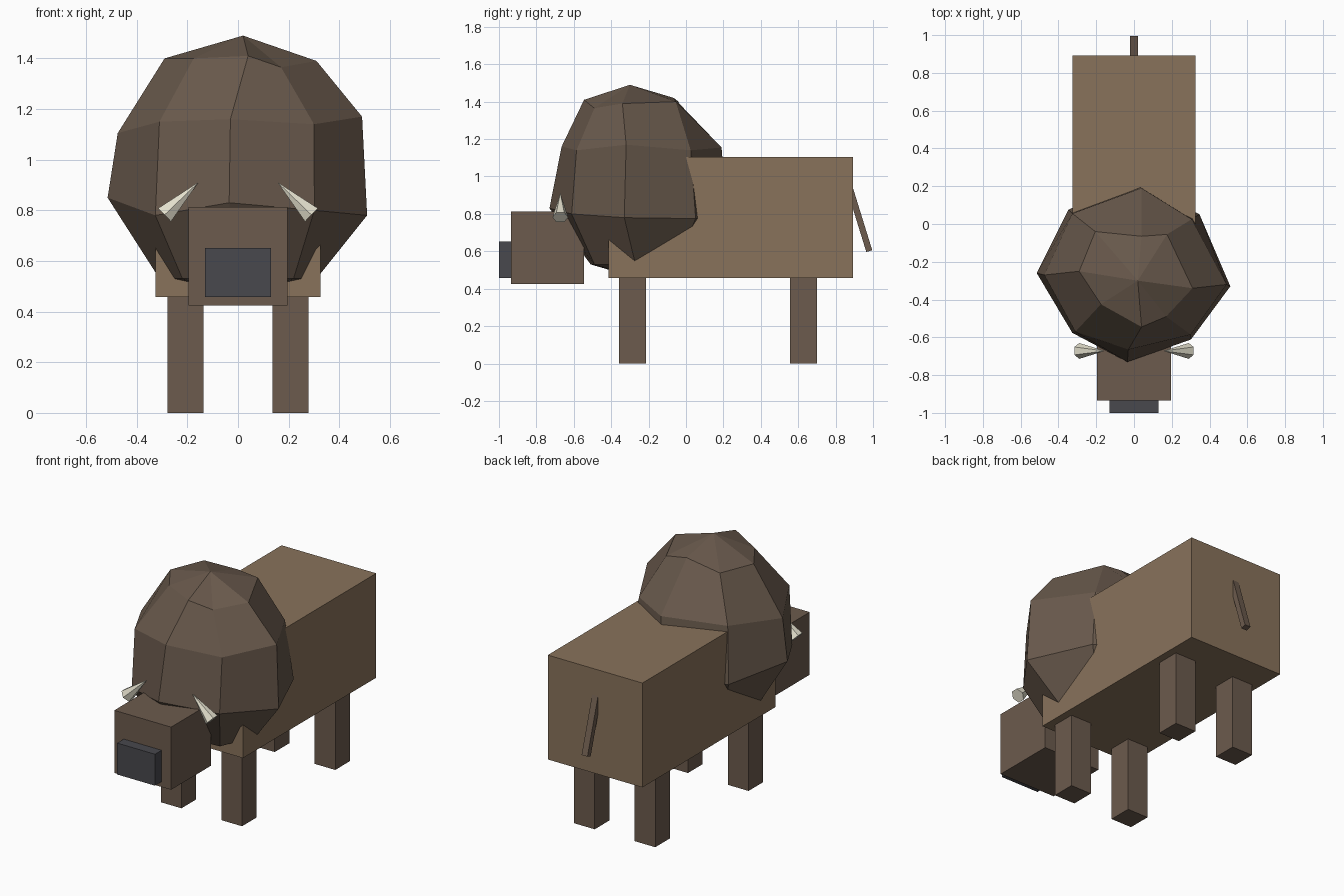
import bpy, bmesh, math
from mathutils import Vector

if "Cube" in bpy.data.objects:
    bpy.data.objects.remove(bpy.data.objects["Cube"])


def material(name, rgb):
    m = bpy.data.materials.new(name)
    m.diffuse_color = (*rgb, 1)
    m.use_nodes = True
    m.node_tree.nodes["Principled BSDF"].inputs["Base Color"].default_value = m.diffuse_color
    return m


HIDE = material("tan_hide", (0.25, 0.17, 0.105))
FUR = material("brown_fur", (0.15, 0.104, 0.075))
MANE = material("dark_fur", (0.14, 0.10, 0.072))
SNOUT = material("dark_snout", (0.065, 0.065, 0.075))
HORN = material("ivory", (0.76, 0.73, 0.60))


def finish(name, bm, mat):
    bmesh.ops.recalc_face_normals(bm, faces=bm.faces)
    mesh = bpy.data.meshes.new(name)
    bm.to_mesh(mesh)
    bm.free()
    mesh.materials.append(mat)
    ob = bpy.data.objects.new(name, mesh)
    bpy.context.collection.objects.link(ob)
    return ob


def box(name, lo, hi, mat):
    lo, hi = Vector(lo), Vector(hi)
    bm = bmesh.new()
    bmesh.ops.create_cube(bm, size=1)
    bmesh.ops.scale(bm, vec=hi - lo, verts=bm.verts)
    ob = finish(name, bm, mat)
    ob.location = (lo + hi) / 2
    return ob


# Body, head and muzzle
box("body", (-0.325, -0.415, 0.457), (0.325, 0.892, 1.105), HIDE)
box("head", (-0.195, -0.935, 0.424), (0.195, -0.545, 0.813), FUR)
box("muzzle", (-0.13, -1.0, 0.457), (0.13, -0.9, 0.652), SNOUT)

# Tail, swung out from the rump
tail = box("tail", (-0.02, 0.903, 0.595), (0.02, 0.936, 0.98), FUR)
tail.location = (0, 0.923, 0.785)
tail.rotation_euler.x = 0.3

# Legs and horns, mirrored left and right
for side, s in (("left", -1), ("right", 1)):
    for end, y in (("front", -0.287), ("back", 0.628)):
        x = s * 0.208
        box(f"{end}_{side}_leg", (x - 0.071, y - 0.072, 0),
            (x + 0.071, y + 0.072, 0.48), FUR)

    base, tip = Vector((s * 0.29, -0.672, 0.782)), Vector((s * 0.155, -0.672, 0.912))
    bm = bmesh.new()
    bmesh.ops.create_cone(bm, cap_ends=True, segments=6, radius1=0.042,
                          radius2=0, depth=(tip - base).length)
    horn = finish(f"{side}_horn", bm, HORN)
    horn.location = (base + tip) / 2
    horn.rotation_euler.y = -s * math.atan2(0.135, 0.13)

# Mane: an eight-sided ball of four rings with uneven points
RINGS = [(0.29, 1.40), (0.46, 1.14), (0.49, 0.79), (0.31, 0.53)]
NUDGES = {
    (0, 0): (.02, -.07, -.01), (0, 1): (-.03, .01, 0), (0, 2): (.04, -.085, .02),
    (0, 3): (0, .025, 0), (0, 4): (0, .02, 0), (0, 5): (.03, .05, 0),
    (0, 6): (.04, .015, .01), (0, 7): (-.035, -.015, -.035),
    (1, 0): (.03, -.05, .03), (1, 1): (-.02, -.03, 0), (1, 2): (.04, 0, .015),
    (1, 4): (-.015, 0, -.035), (1, 5): (.015, .025, .01),
    (1, 6): (-.03, .065, .02), (1, 7): (-.025, .01, 0),
    (2, 0): (.02, -.06, -.01), (2, 1): (0, -.025, -.015), (2, 4): (-.025, .01, .06),
    (2, 5): (.02, .04, -.01), (2, 6): (-.035, .03, .04), (2, 7): (-.045, .005, .01),
    (3, 6): (0, .07, 0),
}
bm = bmesh.new()
rings = []
for r, (radius, z) in enumerate(RINGS):
    ring = []
    for k in range(8):
        a = k * math.pi / 4
        p = Vector((radius * math.cos(a), radius * math.sin(a) - 0.27, z))
        ring.append(bm.verts.new(p + Vector(NUDGES.get((r, k), (0, 0, 0)))))
    rings.append(ring)
top = bm.verts.new((0.02, -0.30, 1.49))
bottom = bm.verts.new((0, -0.27, 0.46))
for k in range(8):
    n = (k + 1) % 8
    bm.faces.new((top, rings[0][k], rings[0][n]))
    bm.faces.new((bottom, rings[3][n], rings[3][k]))
    for a, b in zip(rings, rings[1:]):
        bm.faces.new((a[k], b[k], b[n], a[n]))
finish("mane", bm, MANE)
